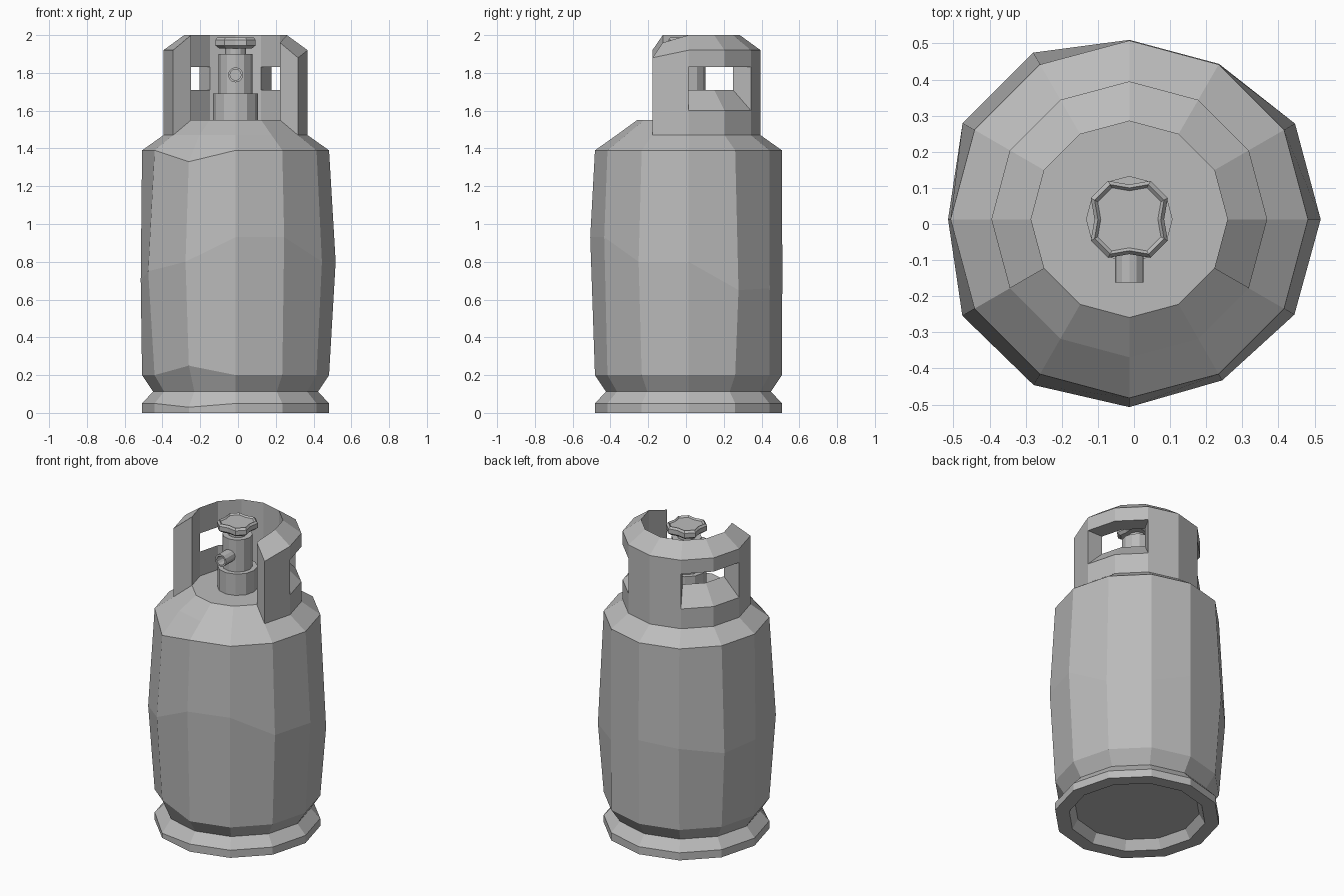
import bpy, bmesh
from math import sin, cos, radians, pi
from mathutils import Matrix

cube = bpy.data.objects.get("Cube")
if cube:
    bpy.data.objects.remove(cube, do_unlink=True)

CX, CY = -0.013, 0.013      # shared axis of the tank and valve
SIDES = 12

grey = bpy.data.materials.new("bare_grey")
grey.use_nodes = True
grey.diffuse_color = (0.5, 0.5, 0.5, 1)
grey.node_tree.nodes["Principled BSDF"].inputs["Base Color"].default_value = (0.5, 0.5, 0.5, 1)


def finish(name, bm, matrix):
    bmesh.ops.recalc_face_normals(bm, faces=bm.faces)
    mesh = bpy.data.meshes.new(name)
    bm.to_mesh(mesh)
    bm.free()
    mesh.materials.append(grey)
    obj = bpy.data.objects.new(name, mesh)
    obj.matrix_world = matrix
    bpy.context.collection.objects.link(obj)
    return obj


def lathe(name, profile, tweaks=None, lobes=None, matrix=None):
    """Turn (radius, z) rings; tweaks move single points, lobes scale radii around."""
    bm = bmesh.new()
    rings = []
    for k, point in enumerate(profile):
        ring = []
        for i in range(SIDES):
            r, z = (tweaks or {}).get((k, i), point)
            scale, a = lobes[i] if lobes else (1, 2 * pi * i / SIDES)
            ring.append(bm.verts.new((r * scale * cos(a), r * scale * sin(a), z)))
        rings.append(ring)
    for low, high in zip(rings, rings[1:]):
        for i in range(SIDES):
            j = (i + 1) % SIDES
            bm.faces.new((low[i], low[j], high[j], high[i]))
    bm.faces.new(rings[0])
    bm.faces.new(rings[-1])
    return finish(name, bm, matrix or Matrix.Translation((CX, CY, 0)))


# Foot ring with a recessed underside
lathe("foot_ring", [(0.375, 0.06), (0.41, 0), (0.495, 0), (0.495, 0.05), (0.435, 0.115)],
      {(3, 8): (0.495, 0.03)})

# Tank with a battered, uneven waist and a dented shoulder
waist = [(.53, .8), (.53, .65), (.497, .66), (.497, .75), (.533, .75), (.533, .7),
         (.502, .7), (.534, .75), (.53, .8), (.52, .93), (.515, .93), (.528, .8)]
dents = {(2, i): point for i, point in enumerate(waist)}
dents[1, 8] = (0.495, 0.25)
dents[3, 8] = (0.495, 1.33)
lathe("tank", [(0.435, 0.11), (0.495, 0.2), (0.51, 0.8), (0.495, 1.39),
               (0.382, 1.47), (0.272, 1.55)], dents)

# Valve guard: thick open collar with two hand holes and a sloping top
OUTER, INNER = 0.382, 0.272
outer_z = [1.465, 1.6, 1.83, 1.92]
inner_z = [1.545, 1.71, 1.83, 2.0]
solid = {(i, k) for i in range(8) for k in range(3)} - {(i, 1) for i in (1, 2, 5, 6)}
bm = bmesh.new()
grid = {}
for i in range(9):
    a = radians(30 * i - 30)
    for k in range(4):
        for side, r, z in ((0, OUTER, outer_z[k]), (1, INNER, inner_z[k])):
            if k == 3 and i == 0:
                z -= 0.04
            grid[i, k, side] = bm.verts.new((r * cos(a), r * sin(a), z))
for i, k in solid:
    for side in (0, 1):
        bm.faces.new([grid[i + di, k + dk, side] for di, dk in ((0, 0), (1, 0), (1, 1), (0, 1))])
    for di in (0, 1):
        if (i + 2 * di - 1, k) not in solid:
            bm.faces.new([grid[i + di, k + dk, s] for dk, s in ((0, 0), (1, 0), (1, 1), (0, 1))])
    for dk in (0, 1):
        if (i, k + 2 * dk - 1) not in solid:
            bm.faces.new([grid[i + di, k + dk, s] for di, s in ((0, 0), (1, 0), (1, 1), (0, 1))])
bmesh.ops.delete(bm, geom=[v for v in bm.verts if not v.link_faces], context='VERTS')
finish("valve_guard", bm, Matrix.Translation((CX, CY, 0)))

# Valve column
lathe("valve_collar", [(0.12, 1.54), (0.12, 1.69)])
lathe("valve_body", [(0.09, 1.68), (0.09, 1.9)])
lathe("valve_stem", [(0.055, 1.89), (0.055, 1.945)])

# Four-lobed hand wheel: each corner has two lobe points, each side one valley
lobes = []
for q in range(4):
    for scale, angle in ((0.79, 0), (1, 29), (1, 61)):
        lobes.append((scale, radians(90 * q + angle)))
lathe("hand_wheel", [(0.1, 1.93), (0.122, 1.945), (0.122, 1.975), (0.11, 1.988),
                     (0.1, 1.978)], lobes=lobes)

# Hollow outlet pointing to the front
lathe("valve_outlet", [(0.04, 0), (0.04, 0.175), (0.029, 0.175), (0.029, 0.11)],
      matrix=Matrix.Translation((CX, CY, 1.79)) @ Matrix.Rotation(pi / 2, 4, 'X'))
